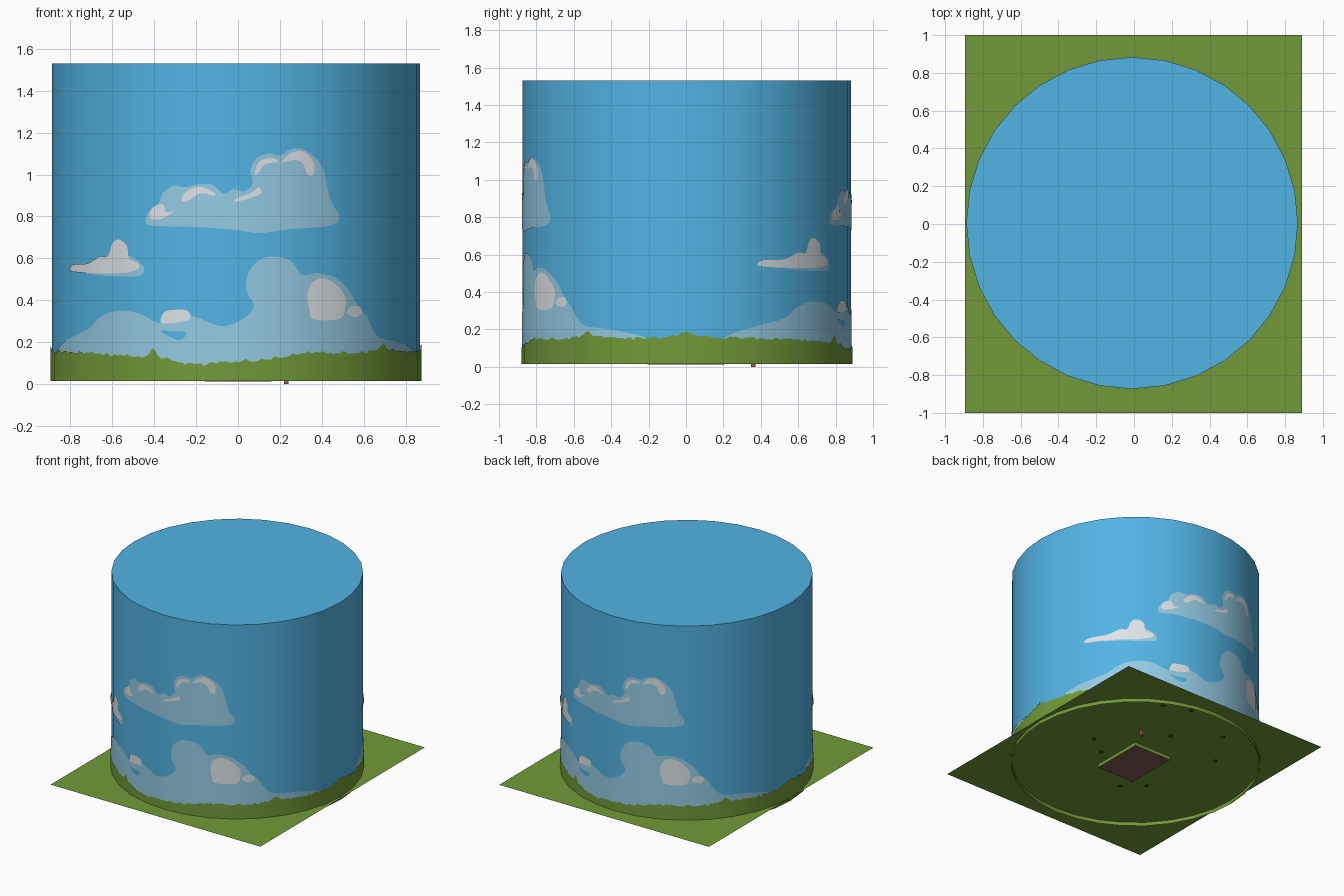
import bpy, bmesh, math, random
from mathutils import Vector

if "Cube" in bpy.data.objects:
    bpy.data.objects.remove(bpy.data.objects["Cube"])

random.seed(4)
R, SIDES = 0.878, 32
CX, CY = -0.01, 0.005
Z0, Z1, ZG = 0.015, 1.53, 0.04
STEP = 2 * math.pi / SIDES


def material(name, r, g, b):
    lin = [((c / 255 + 0.055) / 1.055) ** 2.4 for c in (r, g, b)]
    m = bpy.data.materials.new(name)
    m.diffuse_color = (*lin, 1)
    m.use_nodes = True
    m.node_tree.nodes["Principled BSDF"].inputs["Base Color"].default_value = m.diffuse_color
    return m


SKY = material("sky blue", 82, 180, 228)
PALE = material("pale cloud", 149, 203, 227)
WHITE = material("white cloud", 222, 227, 230)
GREEN = material("grass green", 113, 154, 56)
DARK = material("dark leaf green", 60, 85, 40)
EARTH = material("earth brown", 125, 92, 82)
RED = material("red brown", 165, 85, 78)


def make(name, bm, mats, loc=(0, 0, 0)):
    me = bpy.data.meshes.new(name)
    bm.to_mesh(me)
    bm.free()
    for m in mats:
        me.materials.append(m)
    ob = bpy.data.objects.new(name, me)
    ob.location = loc
    bpy.context.collection.objects.link(ob)
    return ob


def corner(k):
    return Vector((math.sin(k * STEP), -math.cos(k * STEP), 0))


def wrap(a, z, off):
    """Point on the many-sided wall at angle a (0 = front), lifted by off."""
    k = math.floor(a / STEP + 1e-5)
    p = corner(k).lerp(corner(k + 1), max(0, a / STEP - k)) * (R + off)
    return Vector((p.x, p.y, z))


def angle(x):
    return math.asin(max(-1, min(1, (x + 0.01) / 0.88)))


def smooth(pts, n=4):
    """Closed Catmull-Rom curve through the points."""
    v, out = [Vector(p) for p in pts], []
    for i in range(len(v)):
        p0, p1, p2, p3 = (v[(i + j - 1) % len(v)] for j in range(4))
        for s in range(n):
            t = s / n
            out.append(0.5 * (2 * p1 + (p2 - p0) * t + (2 * p0 - 5 * p1 + 4 * p2 - p3) * t * t
                              + (3 * p1 - p0 - 3 * p2 + p3) * t ** 3))
    return out


def painted(name, outline, mat, off):
    """Fill an (angle, z) outline, cut it at wall edges, wrap it; repeat on the far half."""
    bm = bmesh.new()
    f = bm.faces.new([bm.verts.new((a, 0, z)) for a, z in outline])
    f.normal_update()
    if f.normal.y > 0:
        f.normal_flip()
    bmesh.ops.triangulate(bm, faces=[f])
    for k in range(-SIDES // 4, SIDES // 4 + 1):
        bmesh.ops.bisect_plane(bm, geom=bm.verts[:] + bm.edges[:] + bm.faces[:], dist=1e-5,
                               plane_co=(k * STEP, 0, 0), plane_no=(1, 0, 0))
    normals = []
    for v in bm.verts:
        a = v.co.x
        normals.append((math.sin(a), -math.cos(a), 0))
        v.co = wrap(a, v.co.z, off)
    for f in bm.faces:
        f.smooth = True
    ob = make(name + "_front", bm, [mat], (CX, CY, 0))
    ob.data.normals_split_custom_set_from_vertices(normals)
    twin = bpy.data.objects.new(name + "_back", ob.data)
    twin.location, twin.rotation_euler = (CX, CY, 0), (0, 0, math.pi)
    bpy.context.collection.objects.link(twin)


def cloud(name, pts, mat, off):
    painted(name, smooth([(angle(x), z) for x, z in pts]), mat, off)


# Sky wall: open below, closed on top, green along the foot
bm = bmesh.new()
rings = [[bm.verts.new(corner(k) * R + Vector((0, 0, z))) for k in range(SIDES)]
         for z in (Z0, 0.08, Z1)]
for row in range(2):
    for k in range(SIDES):
        n = (k + 1) % SIDES
        f = bm.faces.new((rings[row][k], rings[row][n], rings[row + 1][n], rings[row + 1][k]))
        f.material_index = 1 - row
bm.faces.new(rings[2])
wall = make("sky_wall", bm, [SKY, GREEN], (CX, CY, 0))
bpy.context.view_layer.objects.active = wall
wall.select_set(True)
bpy.ops.object.shade_smooth_by_angle(angle=math.radians(30))

# Large cloud with its highlights
cloud("large_cloud", [
    (-.44, .765), (-.44, .80), (-.42, .83), (-.38, .86), (-.36, .91), (-.31, .945), (-.25, .94),
    (-.18, .955), (-.12, .95), (-.07, .91), (-.02, .93), (.03, .92), (.07, .96), (.06, 1.02),
    (.09, 1.08), (.15, 1.10), (.20, 1.09), (.25, 1.12), (.31, 1.12), (.37, 1.08), (.41, 1.02),
    (.43, .93), (.45, .86), (.48, .81), (.47, .77), (.40, .75), (.25, .74), (.10, .72),
    (0, .735), (-.2, .75), (-.4, .755)], PALE, .003)
highlights = [
    [(-.42, .79), (-.41, .84), (-.36, .86), (-.34, .82), (-.30, .83), (-.36, .79)],
    [(-.27, .89), (-.23, .93), (-.17, .94), (-.11, .91), (-.12, .90), (-.18, .91), (-.25, .87)],
    [(-.02, .87), (0, .89), (.06, .91), (.10, .94), (.11, .91), (.05, .885)],
    [(.08, 1.0), (.10, 1.06), (.16, 1.08), (.19, 1.06), (.13, 1.05), (.10, 1.01)],
    [(.21, 1.06), (.25, 1.10), (.31, 1.11), (.36, 1.06), (.36, 1.0), (.33, 1.0), (.31, 1.05),
     (.27, 1.07)]]
for i, pts in enumerate(highlights):
    cloud(f"large_cloud_highlight_{i + 1}", pts, WHITE, .005)

# Small cloud with pale underside
cloud("small_cloud_shade", [
    (-.78, .55), (-.70, .525), (-.6, .515), (-.48, .515), (-.45, .54), (-.46, .57), (-.51, .61),
    (-.56, .60)], PALE, .003)
cloud("small_cloud", [
    (-.80, .54), (-.79, .57), (-.72, .575), (-.66, .61), (-.62, .61), (-.60, .67), (-.57, .69),
    (-.53, .66), (-.52, .60), (-.48, .58), (-.475, .55), (-.55, .53), (-.7, .53)], WHITE, .005)

# Low cloud bank on the horizon
cloud("cloud_bank", [
    (-.87, .10), (-.86, .17), (-.82, .21), (-.72, .26), (-.66, .32), (-.58, .35), (-.48, .34),
    (-.40, .30), (-.34, .29), (-.28, .325), (-.20, .32), (-.10, .28), (-.03, .285), (.05, .33),
    (.075, .38), (.04, .45), (.05, .53), (.10, .59), (.17, .61), (.25, .59), (.29, .54),
    (.31, .52), (.38, .53), (.46, .51), (.53, .45), (.57, .38), (.61, .33), (.64, .27),
    (.68, .22), (.77, .20), (.84, .16), (.85, .10), (.5, .07), (0, .06), (-.5, .07)],
    PALE, .003)
cloud("bank_gap", [(-.37, .255), (-.31, .25), (-.25, .25), (-.26, .22), (-.30, .215)], SKY, .005)
cloud("bank_highlight_left", [
    (-.37, .30), (-.35, .345), (-.30, .355), (-.24, .35), (-.23, .31), (-.29, .295), (-.35, .29)],
    WHITE, .005)
cloud("bank_highlight_right", [
    (.33, .42), (.35, .48), (.40, .505), (.46, .48), (.51, .42), (.51, .35), (.48, .31),
    (.36, .31), (.34, .36)], WHITE, .005)
cloud("bank_highlight_small", [(.52, .34), (.54, .37), (.58, .37), (.59, .34), (.56, .32)],
      WHITE, .005)

# Ragged grass edge around the foot of the wall (degrees, height)
LINE = [(-90, .19), (-84, .16), (-60, .15), (-45, .145), (-29, .13), (-27, .17), (-24, .13),
        (-13, .09), (0, .11), (10, .12), (20, .15), (38, .15), (50, .16), (53, .19), (57, .16),
        (70, .15), (84, .16), (90, .19)]
edge = []
for i in range(181):
    d = i - 90
    for (d0, h0), (d1, h1) in zip(LINE, LINE[1:]):
        if d0 <= d <= d1:
            h = h0 + (h1 - h0) * (d - d0) / (d1 - d0)
            break
    edge.append((math.radians(d), h + random.uniform(-.008, .008)))
half = math.pi / 2
painted("grass_edge", edge + [(half, Z0), (-half, Z0)], GREEN, .0065)

# Ground sheet
bm = bmesh.new()
bm.faces.new([bm.verts.new((x, y, ZG)) for x, y in
              ((-.895, -1), (.89, -1), (.89, 1), (-.895, 1))])
make("ground_sheet", bm, [GREEN])


def box(name, loc, size, mats):
    bm = bmesh.new()
    bmesh.ops.create_cube(bm, size=1)
    bmesh.ops.scale(bm, vec=size, verts=bm.verts)
    for f in bm.faces:
        f.material_index = 0 if f.normal.z < -.5 else len(mats) - 1
    return make(name, bm, mats, loc)


# Earth block under the middle, with grassy sides, and a small peg
box("earth_block", (0, 0, .028), (.32, .41, .03), [EARTH, GREEN])
box("peg", (.23, .36, .03), (.02, .025, .06), [RED])

# Plant tufts whose roots poke through the ground
TUFTS = [(.42, .06), (.26, -.05), (.35, .74), (.15, .81), (-.26, .67), (-.44, .37), (.03, .44),
         (-.15, -.33), (-.29, -.21)]
for i, (x, y) in enumerate(TUFTS):
    bm = bmesh.new()
    bmesh.ops.create_cone(bm, cap_ends=True, segments=5, radius1=.016, radius2=.004, depth=.06)
    make(f"tuft_{i + 1}", bm, [DARK], (x, y, .06))
